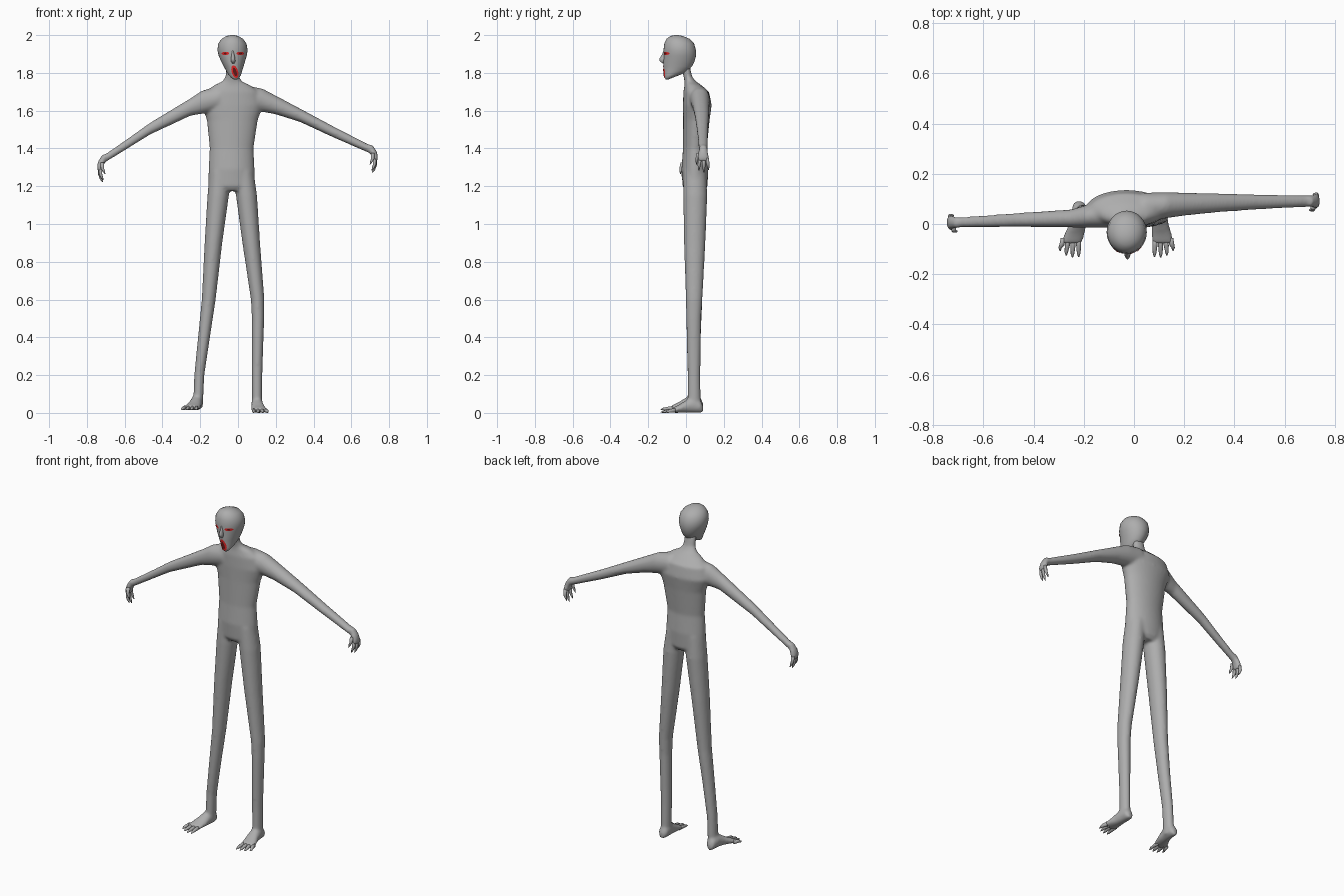
import bpy, bmesh, math
from mathutils import Vector


def material(name, rgb):
    m = bpy.data.materials.new(name)
    m.diffuse_color = (*rgb, 1)
    return m


GREY = material("skin_grey", (0.42, 0.42, 0.42))
RED = material("red", (0.8, 0.02, 0.02))
DARK = material("dark_red", (0.12, 0.01, 0.01))


def loft(bm, rows, axis, n=20):
    """Elliptical rings along an axis; row = (position, centre1, centre2, radius1, radius2)."""
    rings = []
    for p, c1, c2, r1, r2 in rows:
        ring = []
        for i in range(n):
            a = math.tau * i / n
            u, v = c1 + r1 * math.cos(a), c2 + r2 * math.sin(a)
            co = {'x': (p, u, v), 'y': (u, p, v), 'z': (u, v, p)}[axis]
            ring.append(bm.verts.new(co))
        rings.append(ring)
    for a, b in zip(rings, rings[1:]):
        for i in range(n):
            j = (i + 1) % n
            bm.faces.new((a[i], a[j], b[j], b[i]))
    bm.faces.new(rings[0])
    bm.faces.new(rings[-1])


def finish(name, bm, mat):
    bmesh.ops.recalc_face_normals(bm, faces=bm.faces)
    me = bpy.data.meshes.new(name)
    bm.to_mesh(me)
    bm.free()
    me.materials.append(mat)
    me.shade_smooth()
    ob = bpy.data.objects.new(name, me)
    bpy.context.collection.objects.link(ob)
    return ob


# Body: torso, legs, arms, palms and feet fused into one skin
body = bmesh.new()
loft(body, [(1.84, -.03, -.005, .036, .024), (1.78, -.03, .010, .037, .023),
            (1.755, -.031, .022, .052, .030), (1.735, -.031, .037, .095, .045),
            (1.70, -.031, .054, .145, .068), (1.63, -.030, .060, .163, .076),
            (1.55, -.030, .055, .135, .070), (1.40, -.034, .047, .116, .063),
            (1.29, -.034, .047, .122, .071), (1.20, -.034, .048, .124, .066),
            (1.175, -.034, .048, .10, .05)], 'z', 32)
# legs
loft(body, [(1.28, -.095, .047, .055, .060), (1.15, -.105, .049, .057, .064),
            (.90, -.130, .046, .047, .057), (.60, -.155, .043, .037, .044),
            (.40, -.180, .041, .032, .038), (.20, -.205, .042, .027, .034),
            (.03, -.212, .043, .026, .035)], 'z')
loft(body, [(1.28, .028, .047, .055, .060), (1.15, .045, .049, .056, .064),
            (.90, .070, .046, .047, .057), (.60, .104, .043, .036, .044),
            (.50, .106, .041, .033, .040), (.20, .101, .042, .028, .034),
            (.02, .101, .043, .027, .035)], 'z')
# arms
loft(body, [(-.10, .045, 1.665, .06, .065), (-.19, .030, 1.645, .045, .062),
            (-.25, .022, 1.620, .036, .047), (-.465, .016, 1.505, .028, .032),
            (-.60, .010, 1.415, .024, .026), (-.70, .006, 1.350, .021, .022)], 'x')
loft(body, [(.04, .065, 1.670, .06, .065), (.13, .075, 1.655, .052, .062),
            (.20, .079, 1.630, .046, .050), (.33, .084, 1.575, .038, .036),
            (.50, .088, 1.490, .030, .030), (.70, .091, 1.395, .023, .022)], 'x')

fingers, toes = bmesh.new(), bmesh.new()
for s, wx, wy, wz in ((-1, .70, .006, 1.35), (1, .695, .091, 1.40)):
    # palm hanging from the wrist
    loft(body, [(wz + .018, s * wx, wy, .018, .020), (wz - .015, s * (wx + .020), wy, .020, .025),
                (wz - .045, s * (wx + .030), wy, .017, .032),
                (wz - .068, s * (wx + .031), wy, .013, .030)], 'z')
    # three fingers and a shorter thumb at the front
    for dy, out, top, tip in ((-.018, -.002, -.05, -.118), (.003, .001, -.05, -.128),
                              (.022, .002, -.05, -.115), (-.028, -.012, -.025, -.085)):
        x = wx + .030 + out
        mid = (top + tip) / 2
        loft(fingers, [(wz + top, s * x, wy + dy * .9, .010, .010),
                       (wz + mid, s * x, wy + dy * 1.15, .009, .009),
                       (wz + tip + .015, s * (x - .007), wy + dy * 1.25, .007, .006),
                       (wz + tip, s * (x - .014), wy + dy * 1.25, .002, .002)], 'z', 10)

for s, ax, skew, lift in ((-1, .218, .032, .014), (1, .101, .014, 0)):
    # foot from heel to ball
    loft(body, [(y, s * (ax + k * skew), lift + h, r, h) for y, k, h, r in
                ((.090, 0, .020, .015), (.078, 0, .032, .027), (.040, 0, .042, .032),
                 (0, .2, .034, .034), (-.04, .6, .021, .042), (-.078, 1, .012, .044))], 'y')
    # four splayed toes, outermost shortest
    for i, tip in enumerate((-.132, -.134, -.126, -.108)):
        d = -.030 + .0205 * i
        x0, x1 = ax + skew + d, ax + skew * 1.2 + d * 1.2
        loft(toes, [(-.055, s * x0, lift + .013, .010, .012),
                    (-.085, s * (x0 + x1) / 2, lift + .011, .010, .010),
                    (tip + .014, s * x1, lift + .007, .007, .007),
                    (tip, s * x1, lift + .003, .002, .002)], 'y', 10)

skin = finish("body", body, GREY)
rm = skin.modifiers.new("fuse", 'REMESH')
rm.mode = 'VOXEL'
rm.voxel_size = .0075
rm.use_smooth_shade = True
sm = skin.modifiers.new("soften", 'SMOOTH')
sm.factor = .5
sm.iterations = 10
finish("fingers", fingers, GREY)
finish("toes", toes, GREY)

# Head: domed skull narrowing to a jutting chin; rows are z, centre x, half width, front y, back y
skull = [(2.0, -.030, .010, -.060, -.040), (1.995, -.030, .032, -.083, -.016),
         (1.98, -.030, .057, -.103, .020), (1.955, -.030, .075, -.115, .043),
         (1.92, -.029, .080, -.119, .053), (1.89, -.028, .074, -.118, .053),
         (1.86, -.026, .063, -.120, .045), (1.835, -.023, .053, -.119, .032),
         (1.81, -.020, .042, -.117, .010), (1.79, -.017, .033, -.116, -.030),
         (1.773, -.014, .021, -.113, -.075), (1.766, -.013, .010, -.107, -.090)]
bm = bmesh.new()
loft(bm, [(z, cx, (f + b) / 2, w, (b - f) / 2) for z, cx, w, f, b in skull], 'z', 32)
head = finish("head", bm, GREY)

# Nose
bm = bmesh.new()
loft(bm, [(1.925, -.028, -.110, .004, .006), (1.90, -.027, -.114, .007, .012),
          (1.875, -.026, -.120, .011, .021), (1.862, -.026, -.118, .012, .022),
          (1.850, -.025, -.114, .006, .008)], 'z', 14)
finish("nose", bm, GREY)


def face_patch(name, cx, cz, rx, rz, tilt, mat, height):
    """Oval plate laid onto the front of the head."""
    bm = bmesh.new()
    rings = []
    for k in (.08, .3, .55, .8, 1):
        ring = []
        for i in range(24):
            a = math.tau * i / 24
            u, v = k * rx * math.cos(a), k * rz * math.sin(a)
            ring.append(bm.verts.new((cx + u * math.cos(tilt) - v * math.sin(tilt), -.3,
                                      cz + u * math.sin(tilt) + v * math.cos(tilt))))
        rings.append(ring)
    bm.faces.new(rings[0])
    for a, b in zip(rings, rings[1:]):
        for i in range(24):
            bm.faces.new((a[i], a[i - 1], b[i - 1], b[i]))
    ob = finish(name, bm, mat)
    # face outwards
    if ob.data.polygons[0].normal.y > 0:
        ob.data.flip_normals()
    sw = ob.modifiers.new("lay_on", 'SHRINKWRAP')
    sw.target = head
    sw.wrap_method = 'PROJECT'
    sw.wrap_mode = 'ABOVE_SURFACE'
    sw.use_project_y = True
    sw.use_positive_direction = True
    sw.offset = height


# Eyes and slanted open mouth
for side, x in (("left", .011), ("right", -.066)):
    face_patch(side + "_eye", x, 1.903, .020, .0085, 0, RED, .002)
    face_patch(side + "_pupil", x, 1.903, .007, .005, 0, DARK, .0035)
face_patch("lips", -.017, 1.807, .016, .034, .28, RED, .002)
face_patch("mouth_opening", -.017, 1.806, .008, .023, .28, DARK, .0035)
